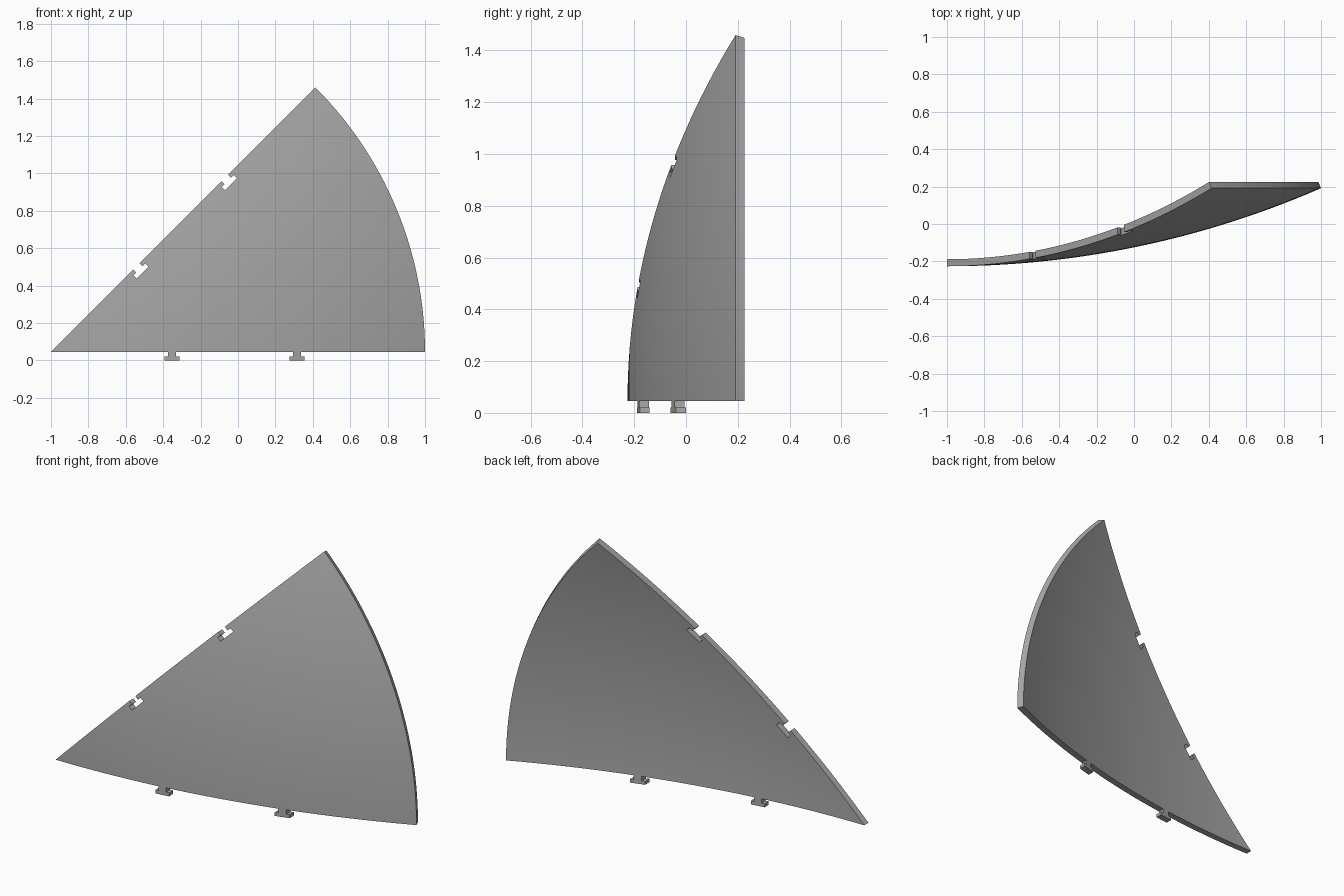
import bpy, bmesh, math
from mathutils import Vector, Matrix

old = bpy.data.objects.get("Cube")
if old:
    bpy.data.objects.remove(old, do_unlink=True)

OUTER, THICK, REACH = 5.0, 0.0375, 2.0   # sphere radius, shell thickness, sector radius
APEX = Vector((-1.0, -0.226, 0.045))
JOINTS = (0.647, 1.315)                  # joint positions along each straight edge
SEGMENTS, RINGS = 192, 28

grey = bpy.data.materials.new("panel grey")
grey.use_nodes = True
colour = (0.4, 0.4, 0.4, 1)
grey.diffuse_color = colour
grey.node_tree.nodes["Principled BSDF"].inputs["Base Color"].default_value = colour


def add_object(name, bm):
    bmesh.ops.recalc_face_normals(bm, faces=bm.faces[:])
    mesh = bpy.data.meshes.new(name)
    bm.to_mesh(mesh)
    bm.free()
    mesh.materials.append(grey)
    obj = bpy.data.objects.new(name, mesh)
    bpy.context.collection.objects.link(obj)
    return obj


# Curved shell: two concentric arcs turned around the dish axis
def dish(name):
    bm = bmesh.new()
    limit = math.asin(REACH / OUTER)
    angles = [limit * i / RINGS for i in range(RINGS + 1)]
    path = [(OUTER, a) for a in angles] + [(OUTER - THICK, a) for a in reversed(angles)]
    verts = [bm.verts.new((r * math.sin(a), OUTER - r * math.cos(a), 0)) for r, a in path]
    edges = [bm.edges.new(pair) for pair in zip(verts, verts[1:])]
    bmesh.ops.spin(bm, geom=verts + edges, cent=(0, 0, 0), axis=(0, 1, 0),
                   angle=math.tau, steps=SEGMENTS, use_merge=False)
    bmesh.ops.remove_doubles(bm, verts=bm.verts[:], dist=1e-5)
    half_step = Matrix.Rotation(math.pi / SEGMENTS, 4, 'Y')
    bmesh.ops.transform(bm, matrix=Matrix.Translation(APEX) @ half_step, verts=bm.verts[:])
    return add_object(name, bm)


# T-shaped joint along an edge, as (distance along edge, depth)
def tee(centre, neck, bar, neck_depth, depth):
    half = [(-neck, 0), (-neck, neck_depth), (-bar, neck_depth), (-bar, depth)]
    return [(centre + u, v) for u, v in half] + [(centre - u, v) for u, v in reversed(half)]


# Sector outline with tabs below the lower edge and slots in the sloping edge
def outline():
    points = [(0, 0)]
    for j in JOINTS:
        points += [(u, -v) for u, v in tee(j, 0.021, 0.04, 0.025, 0.045)]
    points += [(2.4, 0), (2.4, 2.4)]
    c = math.sqrt(0.5)
    for j in reversed(JOINTS):
        slot = tee(j, 0.024, 0.045, 0.022, 0.047)
        points += [((u + v) * c, (u - v) * c) for u, v in reversed(slot)]
    return points


def prism(name):
    bm = bmesh.new()
    face = bm.faces.new([bm.verts.new((APEX.x + x, -1, APEX.z + z)) for x, z in outline()])
    new = bmesh.ops.extrude_face_region(bm, geom=[face])["geom"]
    bmesh.ops.translate(bm, vec=(0, 2, 0), verts=[g for g in new if isinstance(g, bmesh.types.BMVert)])
    return add_object(name, bm)


panel = dish("dish_panel")
cutter = prism("sector_cutter")
cutter.hide_render = True

# Trim the dish to the sector
trim = panel.modifiers.new("trim", 'BOOLEAN')
trim.operation, trim.solver, trim.object = 'INTERSECT', 'EXACT', cutter
bpy.ops.object.select_all(action='DESELECT')
panel.select_set(True)
bpy.context.view_layer.objects.active = panel
bpy.ops.object.modifier_apply(modifier="trim")
bpy.data.objects.remove(cutter, do_unlink=True)
bpy.ops.object.shade_smooth_by_angle(angle=math.radians(30))
